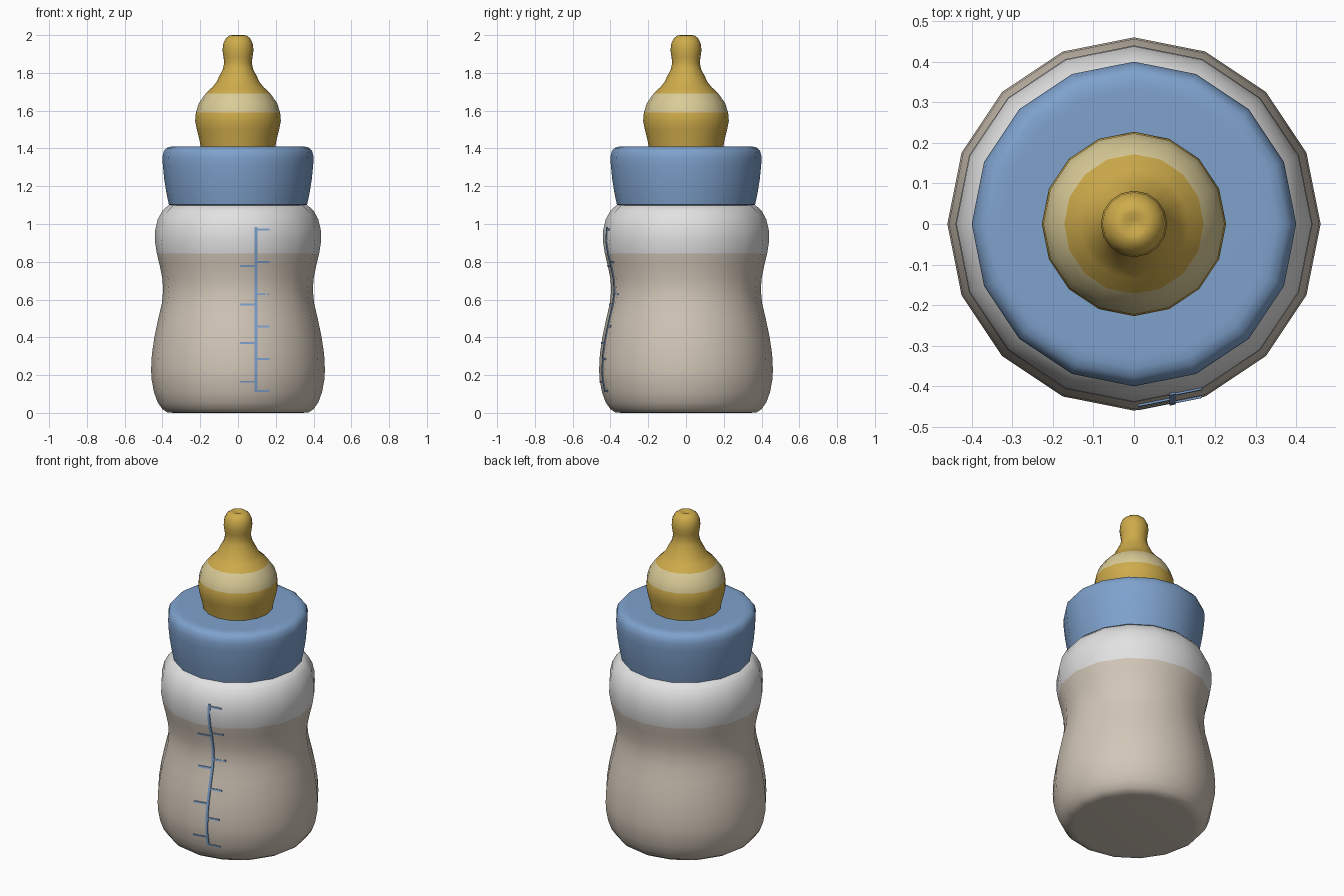
import bpy, bmesh, math

if "Cube" in bpy.data.objects:
    bpy.data.objects.remove(bpy.data.objects["Cube"])

SIDES = 16


def material(name, rgb):
    m = bpy.data.materials.new(name)
    m.diffuse_color = (*rgb, 1)
    m.use_nodes = True
    m.node_tree.nodes["Principled BSDF"].inputs["Base Color"].default_value = m.diffuse_color
    return m


milk = material("milk beige", (0.64, 0.565, 0.475))
white = material("bottle white", (0.76, 0.76, 0.76))
blue = material("collar blue", (0.21, 0.36, 0.61))
amber = material("teat amber", (0.62, 0.41, 0.07))
pale = material("teat pale band", (0.70, 0.60, 0.31))


def finish(name, bm, mats):
    me = bpy.data.meshes.new(name)
    bmesh.ops.recalc_face_normals(bm, faces=bm.faces)
    bm.to_mesh(me)
    bm.free()
    ob = bpy.data.objects.new(name, me)
    bpy.context.collection.objects.link(ob)
    for m in mats:
        me.materials.append(m)
    bpy.ops.object.select_all(action='DESELECT')
    ob.select_set(True)
    bpy.context.view_layer.objects.active = ob
    bpy.ops.object.shade_smooth_by_angle(angle=math.radians(50))
    return ob


def lathe(name, profile, mats, rule=lambda z: 0):
    """Spin (radius, z) points round the z axis; rule picks a material by height."""
    bm = bmesh.new()
    rings = [[bm.verts.new((r * math.cos(2 * math.pi * i / SIDES),
                            r * math.sin(2 * math.pi * i / SIDES), z))
              for i in range(SIDES)] for r, z in profile]
    for a, b in zip(rings, rings[1:]):
        for i in range(SIDES):
            j = (i + 1) % SIDES
            bm.faces.new((a[i], a[j], b[j], b[i]))
    bm.faces.new(rings[0][::-1])
    bm.faces.new(rings[-1])
    for f in bm.faces:
        f.material_index = rule(f.calc_center_median().z)
    return finish(name, bm, mats)


# Bottle: milk-filled lower part, clear white shoulder
body = [(0.34, 0), (0.375, 0.003), (0.40, 0.02), (0.425, 0.055), (0.445, 0.11),
        (0.458, 0.18), (0.46, 0.23), (0.456, 0.31), (0.443, 0.40), (0.422, 0.50),
        (0.403, 0.58), (0.396, 0.65), (0.40, 0.71), (0.414, 0.78), (0.43, 0.845),
        (0.44, 0.91), (0.438, 0.97), (0.425, 1.025), (0.40, 1.07), (0.37, 1.098),
        (0.34, 1.10)]
lathe("bottle", body, [milk, white], lambda z: 1 if z > 0.845 else 0)

# Screw collar
lathe("collar", [(0.34, 1.10), (0.366, 1.102), (0.38, 1.17), (0.391, 1.24),
                 (0.398, 1.31), (0.40, 1.355), (0.393, 1.385), (0.378, 1.403),
                 (0.355, 1.41), (0.33, 1.411), (0.19, 1.411)], [blue])

# Teat with a pale band and a small dimple in the tip
teat = [(0.196, 1.40), (0.205, 1.45), (0.218, 1.50), (0.227, 1.545), (0.223, 1.59),
        (0.207, 1.64), (0.172, 1.69), (0.135, 1.725), (0.115, 1.75), (0.098, 1.785),
        (0.08, 1.82), (0.073, 1.855), (0.077, 1.885), (0.082, 1.92), (0.078, 1.955),
        (0.065, 1.983), (0.045, 1.998), (0.028, 2.0), (0.012, 1.992)]
lathe("teat", teat, [amber, pale], lambda z: 1 if 1.59 < z < 1.69 else 0)


# Measuring scale: thin plates that follow the front of the bottle
def surface_y(x, z):
    for (r0, z0), (r1, z1) in zip(body, body[1:]):
        if z0 <= z <= z1:
            r = r0 + (r1 - r0) * (z - z0) / (z1 - z0)
            break
    step = 2 * math.pi / SIDES
    knee = r * math.sin(step)
    x = abs(x)
    if x <= knee:
        return -r + x * math.tan(step / 2)
    return -r * math.cos(step) + (x - knee) * math.tan(1.5 * step)


def plate(bm, x0, x1, zs):
    rows = [[bm.verts.new((x, surface_y(x, z) + d, z))
             for x, d in ((x0, 0.002), (x0, -0.005), (x1, -0.005), (x1, 0.002))]
            for z in zs]
    for a, b in zip(rows, rows[1:]):
        for i in range(4):
            j = (i + 1) % 4
            bm.faces.new((a[i], a[j], b[j], b[i]))
    bm.faces.new(rows[0][::-1])
    bm.faces.new(rows[-1])


bm = bmesh.new()
plate(bm, 0.088, 0.102, [0.11] + [z for r, z in body if 0.12 < z < 0.97] + [0.985])
for k in range(6):                       # ticks to the right
    z = 0.115 + 0.171 * k
    plate(bm, 0.102, 0.168, [z - 0.005, z + 0.005])
for k in range(4):                       # ticks to the left
    z = 0.165 + 0.204 * k
    plate(bm, 0.01, 0.088, [z - 0.005, z + 0.005])
finish("measuring_scale", bm, [blue])
